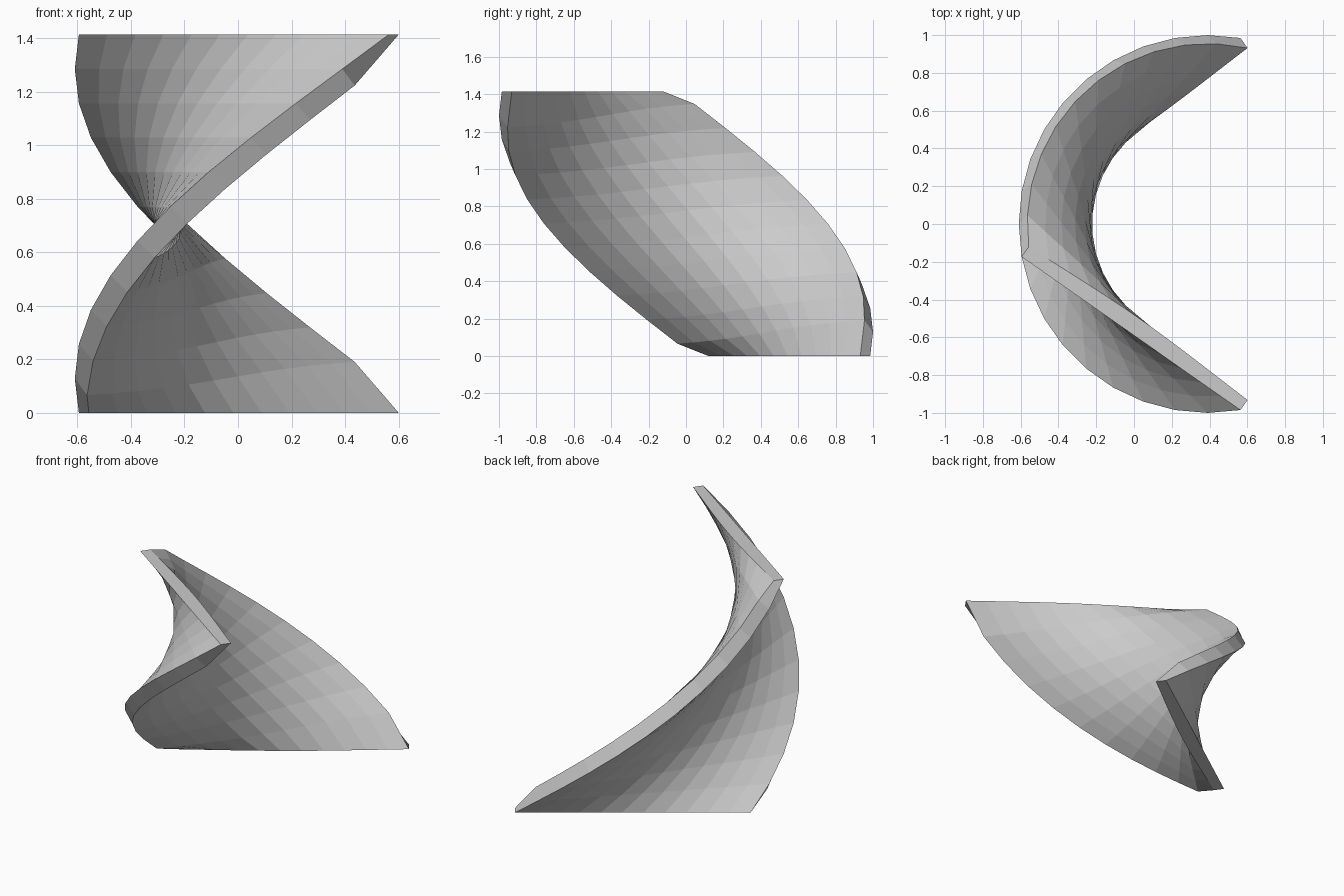
import bpy, bmesh
from math import radians, sqrt
from mathutils import Vector, Matrix

if "Cube" in bpy.data.objects:
    bpy.data.objects.remove(bpy.data.objects["Cube"])

SIDE = sqrt(2)            # square panel, corners on a unit circle
ROWS, COLS = 11, 11
TWIST = radians(110)
START = radians(125)
THICK = 0.09
AXIS = Vector((0.39, 0, 0))
RATE = TWIST / SIDE

bm = bmesh.new()


def layer(depth):
    """Grid of vertices on the twisted panel, pushed inward along its normal."""
    grid = []
    for r in range(ROWS + 1):
        z = SIDE * r / ROWS
        turn = Matrix.Rotation(START + TWIST * r / ROWS, 3, 'Z')
        row = []
        for c in range(COLS + 1):
            u = SIDE * (c / COLS - 0.5)
            normal = Vector((1, 0, u * RATE)).normalized()
            p = Vector((SIDE / 2, u, z)) - normal * depth
            if r in (0, ROWS):          # flat top and bottom edges
                p.z = z
            row.append(bm.verts.new(AXIS + turn @ p))
        grid.append(row)
    return grid


outer, inner = layer(0), layer(THICK)

# outer and inner skins
for r in range(ROWS):
    for c in range(COLS):
        for g in (outer, inner):
            bm.faces.new((g[r][c], g[r][c + 1], g[r + 1][c + 1], g[r + 1][c]))


def rim(g):
    """Vertices around the border of a grid, in order."""
    return (g[0][:-1] + [row[-1] for row in g[:-1]]
            + g[-1][:0:-1] + [row[0] for row in g[:0:-1]])


# rim joining the skins
a, b = rim(outer), rim(inner)
for i in range(len(a)):
    j = (i + 1) % len(a)
    bm.faces.new((a[i], a[j], b[j], b[i]))

bmesh.ops.recalc_face_normals(bm, faces=bm.faces)
mesh = bpy.data.meshes.new("twisted_panel")
bm.to_mesh(mesh)
bm.free()
panel = bpy.data.objects.new("twisted_panel", mesh)
bpy.context.collection.objects.link(panel)
